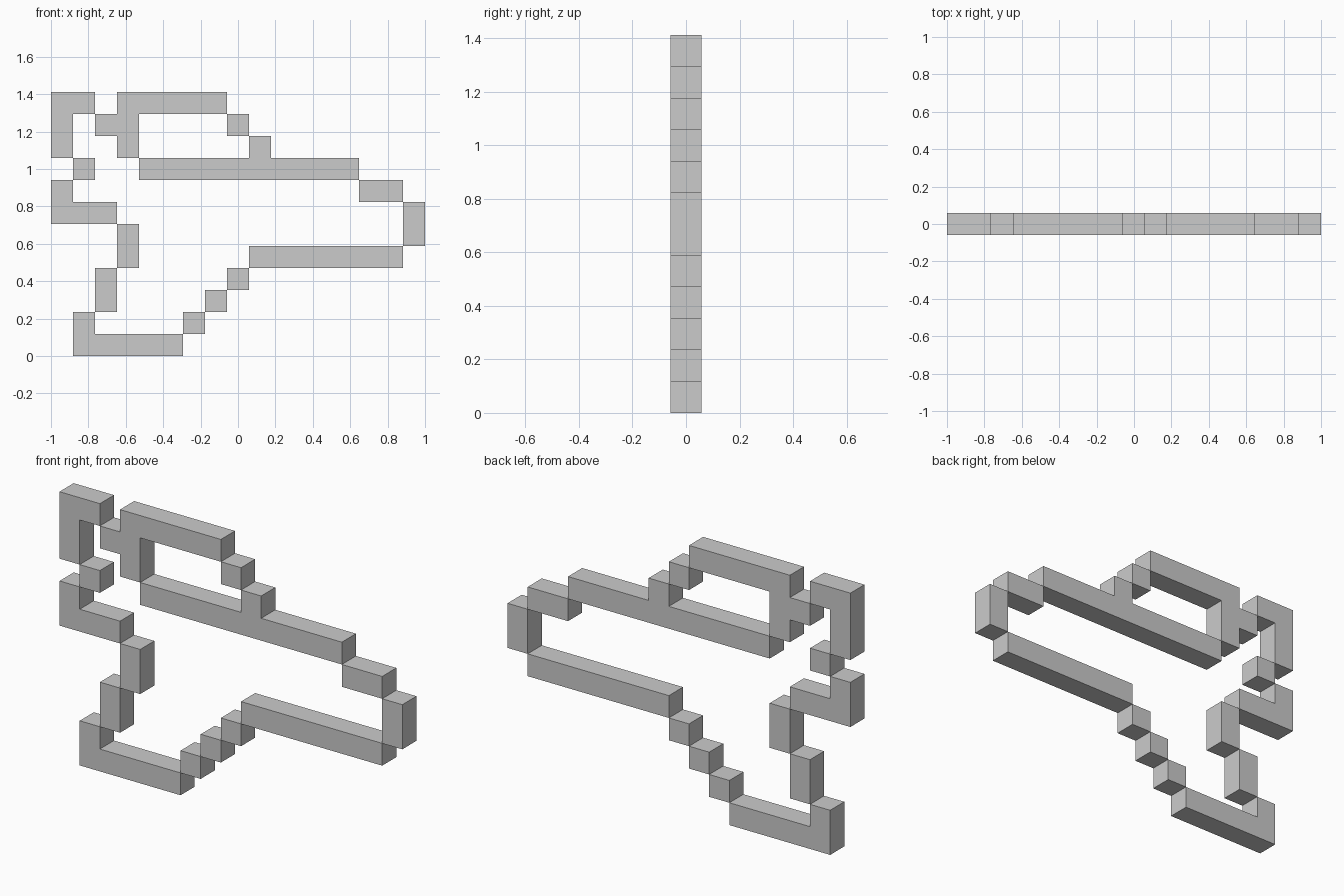
import bpy
import bmesh

if "Cube" in bpy.data.objects:
    bpy.data.objects.remove(bpy.data.objects["Cube"])

CELL = 2 / 17            # pixel size: the outline is 17 pixels wide, 12 high
HALF_DEPTH = CELL / 2


def plate(name, outline):
    """Extrude a profile given in pixel (column, row) corners, centred on y = 0."""
    bm = bmesh.new()
    verts = [bm.verts.new((c * CELL - 1, -HALF_DEPTH, r * CELL)) for c, r in outline]
    face = bm.faces.new(verts)
    extruded = bmesh.ops.extrude_face_region(bm, geom=[face], use_keep_orig=True)
    moved = [g for g in extruded["geom"] if isinstance(g, bmesh.types.BMVert)]
    bmesh.ops.translate(bm, verts=moved, vec=(0, 2 * HALF_DEPTH, 0))
    bmesh.ops.recalc_face_normals(bm, faces=bm.faces)
    mesh = bpy.data.meshes.new(name)
    bm.to_mesh(mesh)
    bm.free()
    obj = bpy.data.objects.new(name, mesh)
    bpy.context.collection.objects.link(obj)
    return obj


def bar(name, col, row, width=1, height=1):
    """Rectangular run of pixels."""
    return plate(name, [(col, row), (col + width, row),
                        (col + width, row + height), (col, row + height)])


# Tail
plate("tail_fin", [(0, 9), (1, 9), (1, 11), (2, 11), (2, 12), (0, 12)])
bar("tail_notch", 1, 8)
plate("tail_lower", [(0, 6), (3, 6), (3, 7), (1, 7), (1, 8), (0, 8)])

# Far wing
plate("far_wing_edge", [(2, 10), (3, 10), (3, 9), (4, 9), (4, 11),
                        (8, 11), (8, 12), (3, 12), (3, 11), (2, 11)])
bar("far_wing_step", 8, 10)

# Body, with the last far wing step rising from it
plate("body_top", [(4, 8), (14, 8), (14, 9), (10, 9),
                   (10, 10), (9, 10), (9, 9), (4, 9)])
bar("nose_slope", 14, 7, width=2)
bar("nose_tip", 16, 5, height=2)
bar("body_bottom", 9, 4, width=7)

# Near wing
for i in range(3):
    bar(f"near_wing_step_{i + 1}", 6 + i, 1 + i)
plate("near_wing_tip", [(1, 0), (6, 0), (6, 1), (2, 1), (2, 2), (1, 2)])
bar("near_wing_rear_lower", 2, 2, height=2)
bar("near_wing_rear_upper", 3, 4, height=2)
